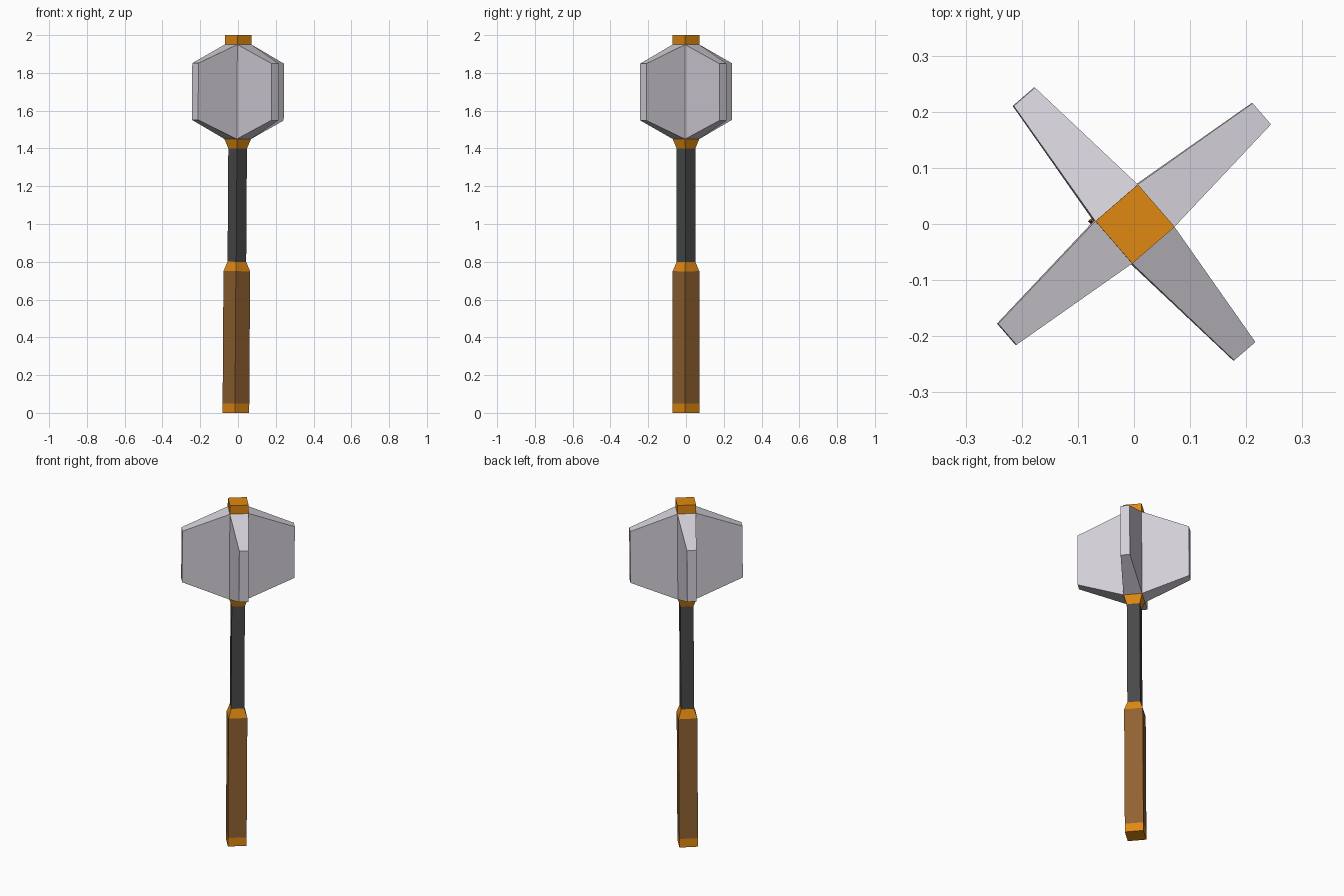
import bpy, bmesh, math
from mathutils import Matrix, Vector

if "Cube" in bpy.data.objects:
    bpy.data.objects.remove(bpy.data.objects["Cube"])

TURN = math.radians(40.9)          # square section is turned about z
LEAN = math.radians(0.38)          # whole weapon leans very slightly to +x
PIVOT = Vector((0, 0, 1.7))
POSE = (Matrix.Translation(PIVOT) @ Matrix.Rotation(LEAN, 4, 'Y')
        @ Matrix.Translation(-PIVOT) @ Matrix.Rotation(TURN, 4, 'Z'))


def material(name, rgb):
    m = bpy.data.materials.new(name)
    m.diffuse_color = (*rgb, 1)
    m.use_nodes = True
    m.node_tree.nodes["Principled BSDF"].inputs["Base Color"].default_value = m.diffuse_color
    return m


orange = material("orange_metal", (0.75, 0.25, 0.006))
brown = material("brown_leather", (0.285, 0.122, 0.031))
dark = material("dark_iron", (0.066, 0.067, 0.068))
steel = material("pale_steel", (0.65, 0.62, 0.68))


def finish(name, bm, mat, matrix):
    bmesh.ops.recalc_face_normals(bm, faces=bm.faces)
    bm.transform(matrix)
    me = bpy.data.meshes.new(name)
    bm.to_mesh(me)
    bm.free()
    me.materials.append(mat)
    ob = bpy.data.objects.new(name, me)
    bpy.context.collection.objects.link(ob)


def loft(name, rings, mat, matrix=POSE):
    """Closed prism between two four-point rings."""
    bm = bmesh.new()
    a, b = [[bm.verts.new(p) for p in ring] for ring in rings]
    bm.faces.new(a)
    bm.faces.new(b)
    for i in range(4):
        j = (i + 1) % 4
        bm.faces.new((a[i], a[j], b[j], b[i]))
    finish(name, bm, mat, matrix)


def square(h, z):
    return [(-h, -h, z), (h, -h, z), (h, h, z), (-h, h, z)]


def upright(x, h, z0, z1):
    return [(x, -h, z0), (x, h, z0), (x, h, z1), (x, -h, z1)]


# Stacked square sections of the handle: name, z0, half width, z1, half width
for name, z0, h0, z1, h1, mat in (
        ("pommel", 0.0, 0.05, 0.05, 0.05, orange),
        ("grip", 0.05, 0.05, 0.75, 0.05, brown),
        ("grip_collar", 0.75, 0.05, 0.80, 0.035, orange),
        ("shaft", 0.80, 0.035, 1.40, 0.035, dark),
        ("head_collar", 1.40, 0.035, 1.45, 0.05, orange),
        ("top_cap", 1.95, 0.05, 2.0, 0.05, orange)):
    loft(name, (square(h0, z0), square(h1, z1)), mat)

# Four tapered flanges around the head
for i in range(4):
    loft(f"flange_{i + 1}",
         (upright(0.05, 0.05, 1.45, 1.95), upright(0.30, 0.025, 1.55, 1.85)),
         steel, POSE @ Matrix.Rotation(i * math.pi / 2, 4, 'Z'))
